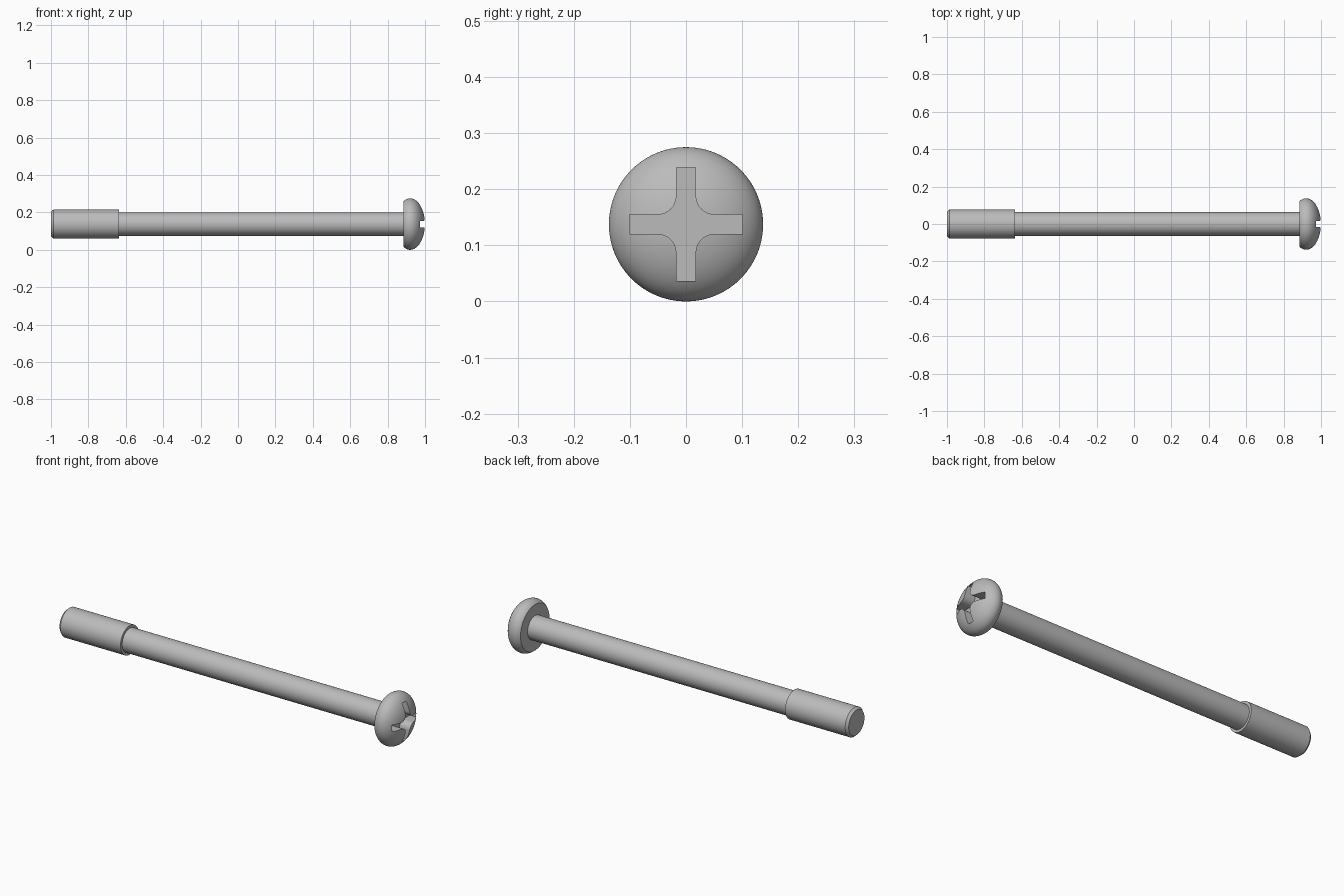
import bpy, bmesh
from math import sin, cos, pi, radians, asin
from mathutils import Vector

if "Cube" in bpy.data.objects:
    bpy.data.objects.remove(bpy.data.objects["Cube"])

AXIS_Z = 0.1375      # height of the screw axis
HEAD_R = 0.1375

steel = bpy.data.materials.new("grey steel")
steel.use_nodes = True
GREY = (0.5, 0.5, 0.5, 1)
steel.diffuse_color = GREY
steel.node_tree.nodes["Principled BSDF"].inputs["Base Color"].default_value = GREY


def make_object(name, bm):
    bmesh.ops.recalc_face_normals(bm, faces=bm.faces)
    mesh = bpy.data.meshes.new(name)
    bm.to_mesh(mesh)
    bm.free()
    mesh.materials.append(steel)
    obj = bpy.data.objects.new(name, mesh)
    bpy.context.collection.objects.link(obj)
    obj.location.z = AXIS_Z
    return obj


def activate(obj):
    bpy.ops.object.select_all(action='DESELECT')
    obj.select_set(True)
    bpy.context.view_layer.objects.active = obj


def smooth(obj):
    activate(obj)
    bpy.ops.object.shade_smooth_by_angle(angle=radians(30))


def lathe(name, profile, steps=96):
    """Spin (x, radius) points around the x axis."""
    bm = bmesh.new()
    verts = [bm.verts.new((x, 0, r)) for x, r in profile]
    edges = [bm.edges.new(pair) for pair in zip(verts, verts[1:])]
    bmesh.ops.spin(bm, geom=verts + edges, cent=(0, 0, 0), axis=(1, 0, 0),
                   angle=2 * pi, steps=steps, use_duplicate=False)
    bmesh.ops.remove_doubles(bm, verts=bm.verts, dist=1e-5)
    return make_object(name, bm)


# Plain shank and thicker end with a small chamfer
shank = lathe("shank", [(-0.66, 0), (-0.66, 0.063), (0.89, 0.063), (0.89, 0)])
end = lathe("threaded_end", [(-1, 0), (-1, 0.066), (-0.987, 0.077),
                             (-0.635, 0.077), (-0.635, 0)])

# Domed head: elliptical outline with a flat underside
start = -asin(0.035 / 0.075)
outline = [(0.885, 0)]
for i in range(29):
    a = start + (pi / 2 - start) * i / 28
    depth = 0.08 if a > 0 else 0.075
    outline.append((0.92 + depth * sin(a), HEAD_R * cos(a)))
head = lathe("pan_head", outline)

# Cross recess: one quarter outline with a filleted inner corner, turned four times
ARM, HALF, FILLET = 0.101, 0.017, 0.034
quarter = [(ARM, -HALF), (ARM, HALF)]
for i in range(9):
    a = -pi / 2 - (pi / 2) * i / 8
    c = HALF + FILLET
    quarter.append((c + FILLET * cos(a), c + FILLET * sin(a)))
bm = bmesh.new()
ring = []
for k in range(4):
    c, s = cos(k * pi / 2), sin(k * pi / 2)
    ring += [bm.verts.new((0.935, u * c - v * s, u * s + v * c)) for u, v in quarter]
face = bm.faces.new(ring)
top = bmesh.ops.extrude_face_region(bm, geom=[face])["geom"]
bmesh.ops.translate(bm, vec=Vector((0.1, 0, 0)),
                    verts=[g for g in top if isinstance(g, bmesh.types.BMVert)])
cutter = make_object("cross_cutter", bm)
cutter.hide_render = True

cut = head.modifiers.new("cross_recess", 'BOOLEAN')
cut.operation = 'DIFFERENCE'
cut.solver = 'EXACT'
cut.object = cutter
activate(head)
bpy.ops.object.modifier_apply(modifier=cut.name)
bpy.data.objects.remove(cutter)

for part in (shank, end, head):
    smooth(part)
